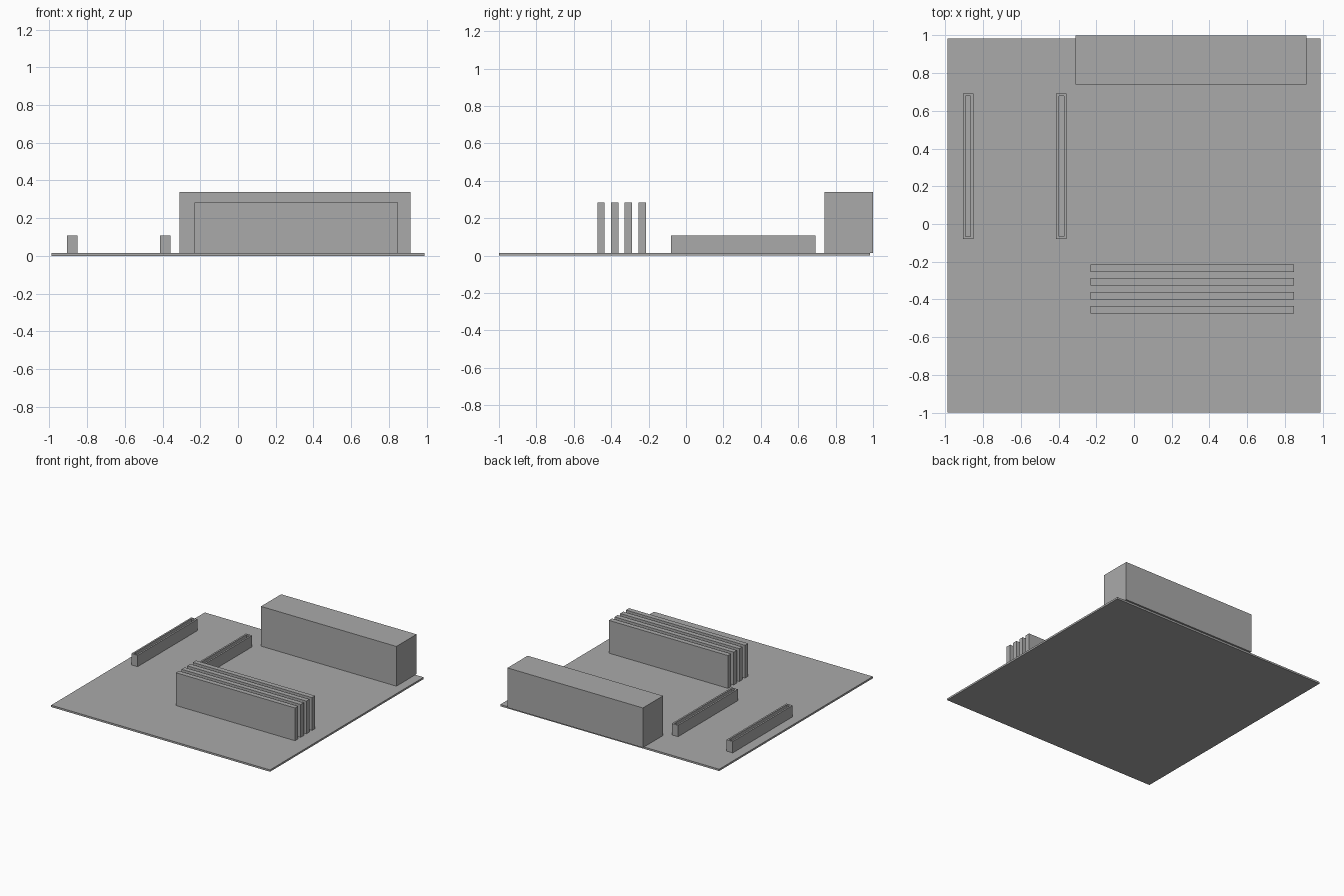
import bpy
import bmesh

cube = bpy.data.objects.get("Cube")
if cube:
    bpy.data.objects.remove(cube, do_unlink=True)

BOARD_TOP = 0.015

grey = bpy.data.materials.new("plain grey")
grey.use_nodes = True
colour = (0.4, 0.4, 0.4, 1)
grey.diffuse_color = colour
grey.node_tree.nodes["Principled BSDF"].inputs["Base Color"].default_value = colour


def box(name, low, high, rim=0, groove=0):
    """Box between two corners, optionally with a groove sunk in its top."""
    bm = bmesh.new()
    bmesh.ops.create_cube(bm, size=1)
    for v in bm.verts:
        v.co = [high[i] if v.co[i] > 0 else low[i] for i in range(3)]
    if groove:
        top = max(bm.faces, key=lambda f: f.calc_center_median().z)
        # Inset the rim, then extrude the inner face down
        bmesh.ops.inset_region(bm, faces=[top], thickness=rim)
        result = bmesh.ops.extrude_discrete_faces(bm, faces=[top])
        for v in result["faces"][0].verts:
            v.co.z -= groove
    bmesh.ops.recalc_face_normals(bm, faces=bm.faces)
    mesh = bpy.data.meshes.new(name)
    bm.to_mesh(mesh)
    bm.free()
    mesh.materials.append(grey)
    obj = bpy.data.objects.new(name, mesh)
    bpy.context.collection.objects.link(obj)
    return obj


# Flat circuit board
box("circuit_board", (-0.99, -1, 0), (0.99, 0.985, BOARD_TOP))

# Connector block overhanging the back edge
box("rear_connector_block", (-0.31, 0.74, BOARD_TOP), (0.915, 1, 0.34))

# Grooved expansion slots
for name, x in (("outer", -0.88), ("inner", -0.385)):
    box(name + "_expansion_slot", (x - 0.028, -0.08, BOARD_TOP),
        (x + 0.028, 0.693, 0.108), rim=0.02, groove=0.06)

# Row of upright memory sticks
for i in range(4):
    y = -0.234 - i * 0.0735
    box(f"memory_stick_{i + 1}", (-0.23, y - 0.02, BOARD_TOP),
        (0.848, y + 0.02, 0.283))
